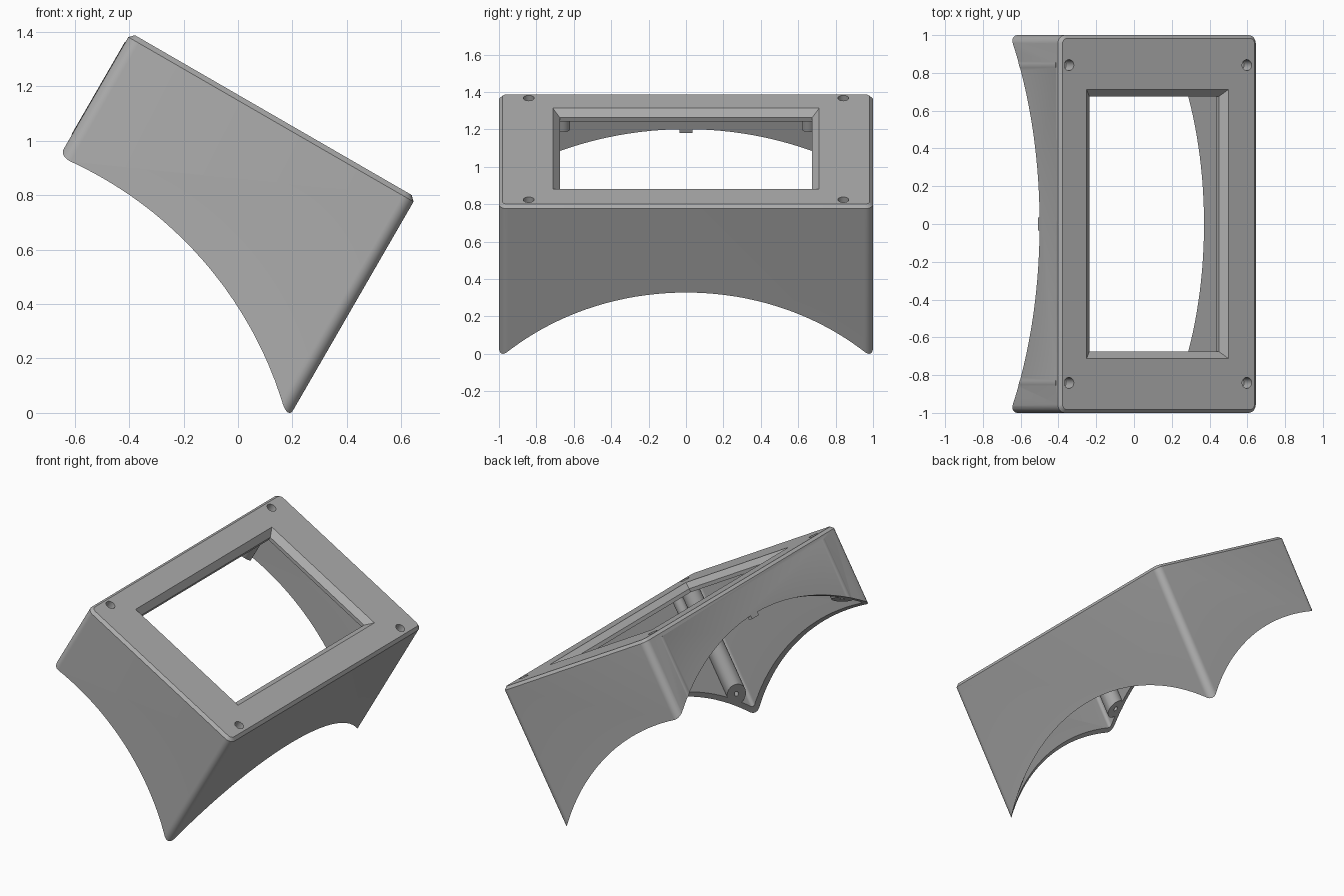
import bpy, bmesh, math
from mathutils import Matrix

if "Cube" in bpy.data.objects:
    bpy.data.objects.remove(bpy.data.objects["Cube"], do_unlink=True)

TILT = math.radians(30)
U0, U1, TOP, WALL = -1.041, 0.169, 1.015, 0.03   # housing extents in its own tilted frame
UNDER = TOP - 0.06                               # underside of the face plate

grey = bpy.data.materials.new("plain grey")
grey.use_nodes = True
colour = (0.42, 0.42, 0.42, 1)
grey.diffuse_color = colour
grey.node_tree.nodes["Principled BSDF"].inputs["Base Color"].default_value = colour


def finish(name, bm):
    bmesh.ops.recalc_face_normals(bm, faces=bm.faces)
    mesh = bpy.data.meshes.new(name)
    bm.to_mesh(mesh)
    bm.free()
    mesh.materials.append(grey)
    ob = bpy.data.objects.new(name, mesh)
    bpy.context.collection.objects.link(ob)
    return ob


def block(name, u0, u1, half, v0, v1, flare=0, fillet=0, chamfer=0):
    """Box whose top may flare outwards, with rounded uprights and chamfered top rim."""
    bm = bmesh.new()
    rings = []
    for v, f in ((v0, 0), (v1, flare)):
        corners = ((u0 - f, -half - f), (u1 + f, -half - f), (u1 + f, half + f), (u0 - f, half + f))
        rings.append([bm.verts.new((u, y, v)) for u, y in corners])
    bm.faces.new(rings[0])
    bm.faces.new(rings[1])
    for i in range(4):
        j = (i + 1) % 4
        bm.faces.new((rings[0][i], rings[0][j], rings[1][j], rings[1][i]))
    bmesh.ops.recalc_face_normals(bm, faces=bm.faces)
    if fillet:
        up = [e for e in bm.edges if abs(e.verts[0].co.z - e.verts[1].co.z) > 0.1]
        bmesh.ops.bevel(bm, geom=up, offset=fillet, segments=8, profile=0.5, affect='EDGES')
    if chamfer:
        rim = [e for e in bm.edges if all(abs(v.co.z - v1) < 1e-4 for v in e.verts)]
        bmesh.ops.bevel(bm, geom=rim, offset=chamfer, segments=1, affect='EDGES')
    return finish(name, bm)


def rod(name, u, y, r, v0, v1, sides=32):
    bm = bmesh.new()
    bmesh.ops.create_cone(bm, cap_ends=True, segments=sides, radius1=r, radius2=r, depth=v1 - v0,
                          matrix=Matrix.Translation((u, y, (v0 + v1) / 2)))
    return finish(name, bm)


def combine(body, tool, operation):
    mod = body.modifiers.new(operation, 'BOOLEAN')
    mod.operation, mod.solver, mod.object = operation, 'EXACT', tool
    bpy.context.view_layer.objects.active = body
    bpy.ops.object.modifier_apply(modifier=mod.name)
    bpy.data.objects.remove(tool, do_unlink=True)


# Hollow box with a face plate on top
housing = block("housing", U0, U1, 1, -0.3, TOP, fillet=0.045, chamfer=0.018)
combine(housing, block("cavity", U0 + WALL, U1 - WALL, 1 - WALL, -1, UNDER, fillet=0.02), 'DIFFERENCE')

# Screw bosses in the corners, and short mounting posts under the plate
screws = [(u, y) for u in (-0.983, 0.104) for y in (-0.841, 0.841)]
for u, y in screws:
    combine(housing, rod("boss", u, y, 0.06, -0.25, UNDER + 0.02), 'UNION')
for u in (-0.93, 0.055):
    for y in (-0.655, 0.655):
        combine(housing, rod("post", u, y, 0.035, UNDER - 0.1, UNDER + 0.02), 'UNION')

# Bevelled window through the plate
combine(housing, block("window", -0.838, -0.046, 0.675, UNDER - 0.03, TOP + 0.1), 'DIFFERENCE')
combine(housing, block("window_bevel", -0.838, -0.046, 0.675, TOP - 0.037, TOP + 0.02, flare=0.057), 'DIFFERENCE')

# Screw holes with a narrow pilot below
for u, y in screws:
    combine(housing, rod("pilot", u, y, 0.014, -0.4, TOP - 0.03, 16), 'DIFFERENCE')
    combine(housing, rod("hole", u, y, 0.029, TOP - 0.08, TOP + 0.1), 'DIFFERENCE')

# Spherical hollow that shapes the underside
bm = bmesh.new()
bmesh.ops.create_uvsphere(bm, u_segments=144, v_segments=96, radius=1.761,
                          matrix=Matrix.Translation((-0.862, 0, -0.948)))
combine(housing, finish("hollow", bm), 'DIFFERENCE')

# Small tab at the middle of the upper arch
combine(housing, block("tab", U0 + 0.002, U0 + WALL - 0.002, 0.035, 0.782, 0.85), 'UNION')

# Tilt into place and shade
housing.data.transform(Matrix.Rotation(TILT, 4, 'Y'))
low = min(v.co.z for v in housing.data.vertices)
housing.data.transform(Matrix.Translation((0, 0, -low)))
bpy.ops.object.select_all(action='DESELECT')
housing.select_set(True)
bpy.context.view_layer.objects.active = housing
bpy.ops.object.shade_smooth_by_angle(angle=math.radians(30))
